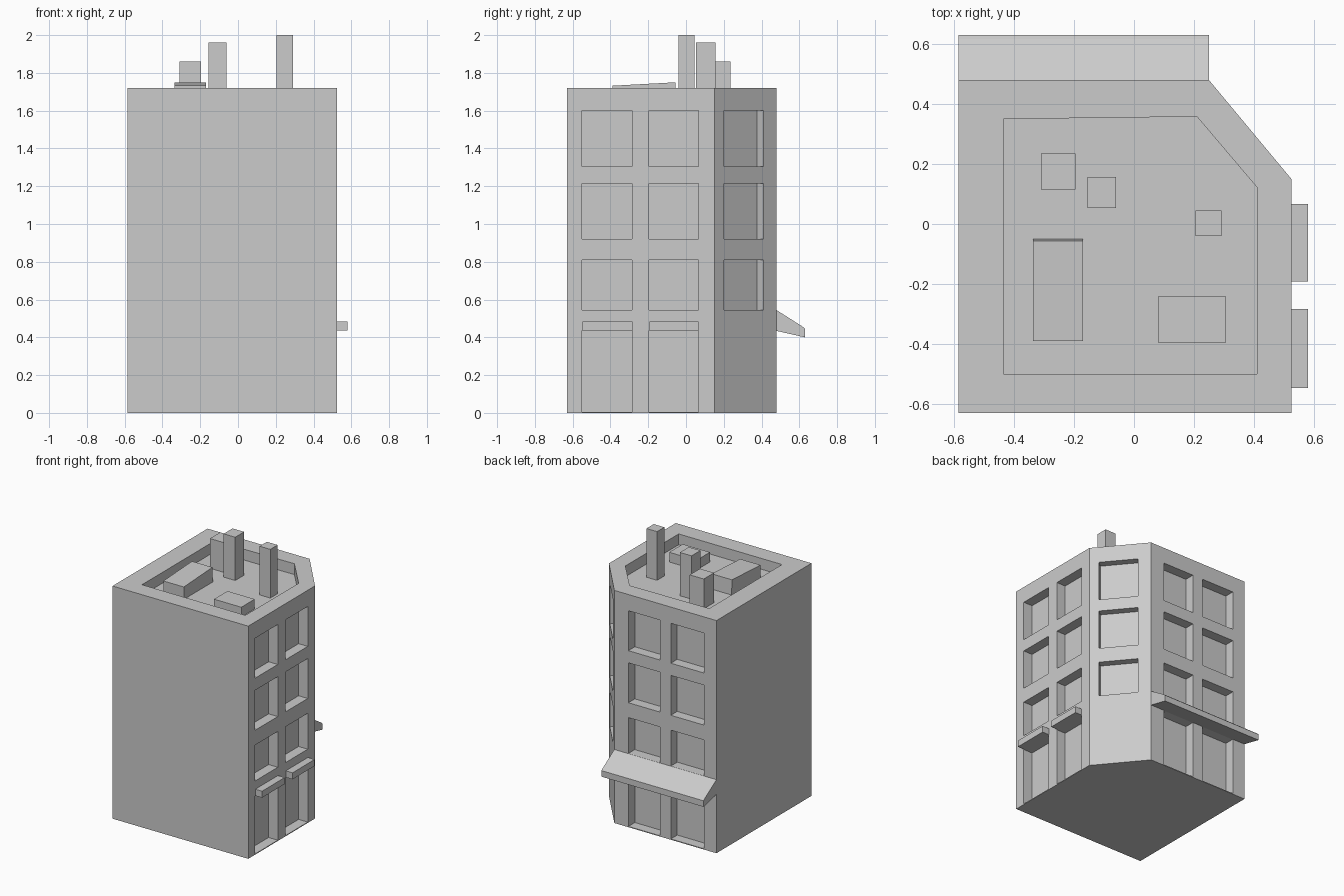
import bpy
import bmesh
from mathutils import Vector

if "Cube" in bpy.data.objects:
    bpy.data.objects.remove(bpy.data.objects["Cube"])

HEIGHT, ROOF, DEPTH = 1.72, 1.64, 0.075


def add_prism(bm, pts, vec):
    """Closed solid: a flat polygon swept along vec."""
    face = bm.faces.new([bm.verts.new(p) for p in pts])
    ext = bmesh.ops.extrude_face_region(bm, geom=[face], use_keep_orig=True)
    moved = [g for g in ext["geom"] if isinstance(g, bmesh.types.BMVert)]
    bmesh.ops.translate(bm, verts=moved, vec=vec)


def finish(name, bm):
    bmesh.ops.recalc_face_normals(bm, faces=bm.faces[:])
    mesh = bpy.data.meshes.new(name)
    bm.to_mesh(mesh)
    bm.free()
    obj = bpy.data.objects.new(name, mesh)
    bpy.context.collection.objects.link(obj)
    return obj


def prism(name, pts, vec):
    bm = bmesh.new()
    add_prism(bm, pts, vec)
    return finish(name, bm)


def box(name, x0, x1, y0, y1, z0, z1):
    return prism(name, [(x0, y0, z0), (x1, y0, z0), (x1, y1, z0), (x0, y1, z0)],
                 (0, 0, z1 - z0))


# Building body with one chamfered corner
footprint = [(-0.585, -0.63), (0.525, -0.63), (0.525, 0.15), (0.25, 0.48), (-0.585, 0.48)]
body = prism("building_body", [(x, y, 0) for x, y in footprint], (0, 0, HEIGHT))

# Cutters: roof well, windows and ground floor bays
cut = bmesh.new()
well = [(-0.435, -0.5), (0.41, -0.5), (0.412, 0.12), (0.21, 0.358), (-0.435, 0.35)]
add_prism(cut, [(x, y, ROOF) for x, y in well], (0, 0, 0.3))


def cut_opening(a, b, z0, z1, depth):
    """Recess between wall points a and b; outside is to the right of a->b."""
    a, b = Vector((*a, 0)), Vector((*b, 0))
    out = (b - a).normalized().cross(Vector((0, 0, 1)))
    pts = [p - out * depth + Vector((0, 0, z)) for p, z in ((a, z0), (b, z0), (b, z1), (a, z1))]
    add_prism(cut, pts, out * (depth + 0.05))


windows = [(0.545, 0.81), (0.92, 1.215), (1.305, 1.6)]
door = (0.006, 0.435)
side_bays = [(-0.55, -0.285), (-0.197, 0.065)]
back_bays = [(0.135, -0.125), (-0.212, -0.482)]
for z0, z1 in windows + [door]:
    for y0, y1 in side_bays:
        cut_opening((0.525, y0), (0.525, y1), z0, z1, DEPTH)
    for x0, x1 in back_bays:
        cut_opening((x0, 0.48), (x1, 0.48), z0, z1, DEPTH)
corner_a, corner_b = Vector(footprint[2]), Vector(footprint[3])
for z0, z1 in windows:
    cut_opening(corner_a.lerp(corner_b, 0.155), corner_a.lerp(corner_b, 0.79), z0, z1, 0.055)

cutter = finish("opening_cutter", cut)
cutter.hide_render = True
mod = body.modifiers.new("openings", "BOOLEAN")
mod.operation = "DIFFERENCE"
mod.solver = "EXACT"
mod.object = cutter
bpy.context.view_layer.objects.active = body
bpy.ops.object.modifier_apply(modifier=mod.name)
bpy.data.objects.remove(cutter)

# Small canopies over the side doors
for i, (y0, y1) in enumerate([(-0.547, -0.283), (-0.192, 0.067)]):
    box(f"door_canopy_{i + 1}", 0.515, 0.58, y0, y1, 0.435, 0.483)

# Long sloping awning at the back
awning = [(0.475, 0.435), (0.63, 0.40), (0.63, 0.445), (0.617, 0.457), (0.475, 0.547)]
prism("awning", [(-0.585, y, z) for y, z in awning], (0.835, 0, 0))

# Chimneys and roof equipment
base = ROOF - 0.01
box("chimney_short", -0.31, -0.195, 0.115, 0.235, base, 1.86)
box("chimney_medium", -0.155, -0.06, 0.053, 0.157, base, 1.96)
box("chimney_tall", 0.205, 0.292, -0.04, 0.045, base, 2.0)
box("roof_vent", 0.082, 0.305, -0.397, -0.24, base, 1.712)
hatch = [(-0.387, base), (-0.05, base), (-0.056, 1.75), (-0.39, 1.732)]
prism("roof_hatch", [(-0.337, y, z) for y, z in hatch], (0.167, 0, 0))
